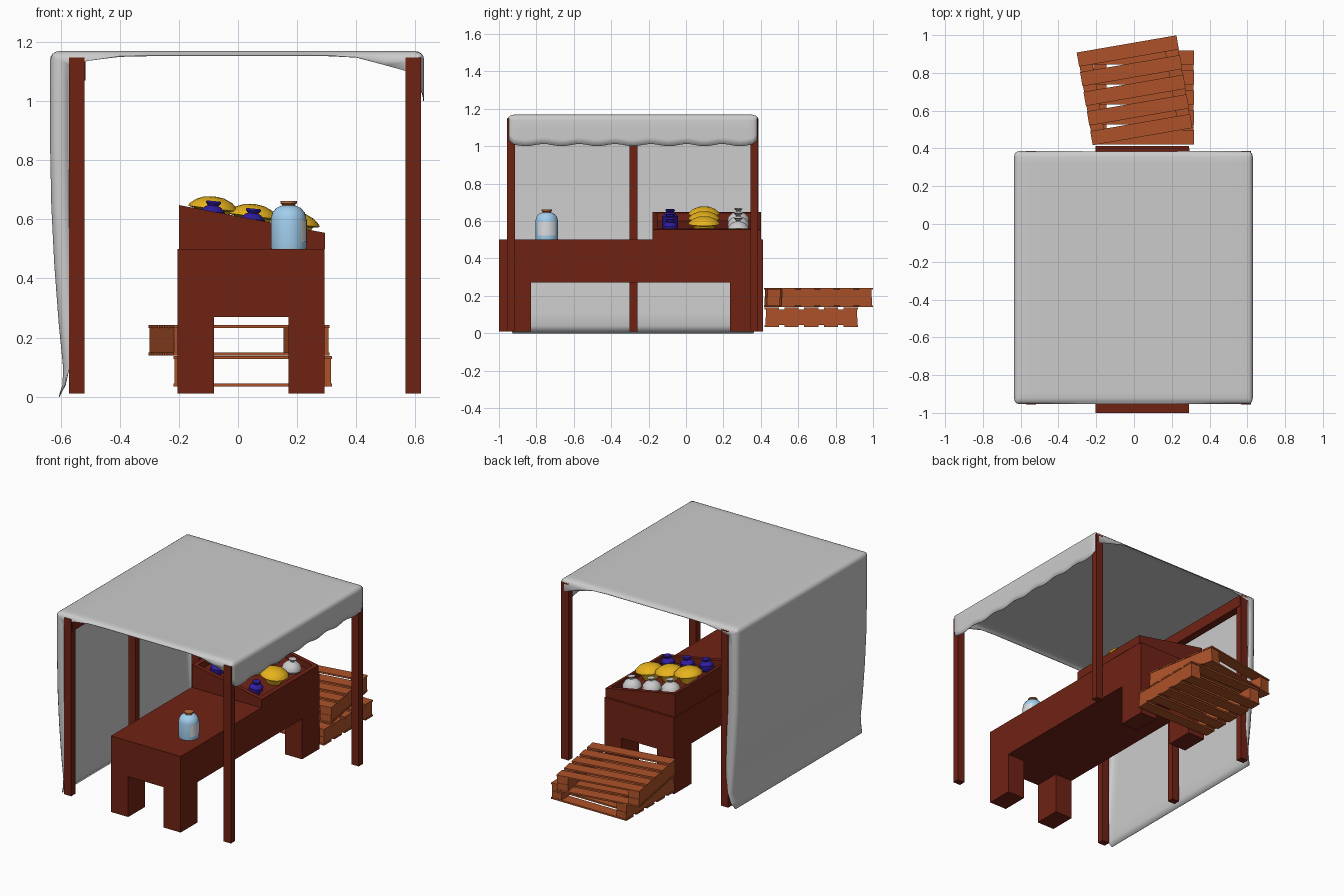
import bpy, bmesh, math
from mathutils import Matrix, Vector

if "Cube" in bpy.data.objects:
    bpy.data.objects.remove(bpy.data.objects["Cube"])


def mat(name, r, g, b):
    m = bpy.data.materials.new(name)
    m.diffuse_color = (r, g, b, 1)
    m.use_nodes = True
    m.node_tree.nodes["Principled BSDF"].inputs["Base Color"].default_value = m.diffuse_color
    return m


DARK = mat("dark_wood", 0.16, 0.016, 0.007)
PALE = mat("pallet_wood", 0.42, 0.085, 0.022)
YELLOW = mat("yellow", 0.8, 0.45, 0.012)
BLUE = mat("deep_blue", 0.03, 0.012, 0.35)
WHITE = mat("white", 0.85, 0.85, 0.85)
GLASS = mat("pale_blue", 0.36, 0.62, 0.85)
LABEL = mat("label", 0.7, 0.72, 0.75)
CAP = mat("cap", 0.55, 0.16, 0.05)


def finish(name, bm, material=None, smooth=None):
    me = bpy.data.meshes.new(name)
    bmesh.ops.recalc_face_normals(bm, faces=bm.faces)
    bm.to_mesh(me)
    bm.free()
    ob = bpy.data.objects.new(name, me)
    bpy.context.collection.objects.link(ob)
    if material:
        me.materials.append(material)
    if smooth:
        bpy.ops.object.select_all(action='DESELECT')
        ob.select_set(True)
        bpy.context.view_layer.objects.active = ob
        bpy.ops.object.shade_smooth_by_angle(angle=math.radians(smooth))
    return ob


def add_box(bm, x0, x1, y0, y1, z0, z1):
    m = Matrix.Translation(((x0 + x1) / 2, (y0 + y1) / 2, (z0 + z1) / 2))
    m = m @ Matrix.Diagonal((x1 - x0, y1 - y0, z1 - z0, 1))
    return bmesh.ops.create_cube(bm, size=1, matrix=m)["verts"]


def box(name, *b, material=DARK):
    bm = bmesh.new()
    add_box(bm, *b)
    return finish(name, bm, material)


def lathe(name, prof, loc, material, n=16, tilt=0, smooth=40):
    bm = bmesh.new()
    vs = [bm.verts.new((r, 0, z)) for r, z in prof]
    es = [bm.edges.new(p) for p in zip(vs, vs[1:])]
    bmesh.ops.spin(bm, geom=vs + es, cent=(0, 0, 0), axis=(0, 0, 1),
                   angle=2 * math.pi, steps=n, use_duplicate=False)
    bmesh.ops.remove_doubles(bm, verts=bm.verts, dist=1e-4)
    ob = finish(name, bm, material, smooth)
    ob.location = loc
    ob.rotation_euler.y = tilt
    return ob


def clip(v, a, b):
    return max(a, min(b, v))


# Canopy: a cross-section swept along y, with edges rolled inward
def arc(cx, cz, r, a0, a1):
    return [(cx + r * math.cos(math.radians(a0 + (a1 - a0) * i / 4)),
             cz + r * math.sin(math.radians(a0 + (a1 - a0) * i / 4))) for i in range(5)]


TOP, Y0, Y1 = 1.167, -0.952, 0.385
prof = [(-0.605, 0.0), (-0.592, 0.04), (-0.59, 0.1), (-0.605, 0.25), (-0.62, 0.45),
        (-0.63, 0.65), (-0.634, 0.85), (-0.634, 1.05)]
prof += arc(-0.606, TOP - 0.028, 0.028, 180, 90)
prof += [(x / 10, TOP) for x in range(-5, 6)]
prof += arc(0.6, TOP - 0.028, 0.028, 90, 0)
prof += [(0.629, 1.09), (0.629, 1.04), (0.627, 1.006)]
roll = [(0, 1), (0, 0.03), (0.003, 0.015), (0.012, 0.005), (0.03, 0)]
rows = [(Y0 + o, i) for o, i in roll]
rows += [(Y0 + 0.03 + (Y1 - Y0 - 0.06) * k / 42, 0) for k in range(1, 42)]
rows += [(Y1 - o, i) for o, i in reversed(roll)]
bm = bmesh.new()
grid = []
for y, inset in rows:
    row = []
    for x, z in prof:
        dt = 0.014 + 0.06 * clip((abs(x) - 0.38) / 0.22, 0, 1) * (1 if x > 0 else 0.5)
        dt = min(dt, inset)
        dw = min(inset, 0.06 * min(1, z / 0.3) if x < 0 else 0.03)
        px, pz, py = x, min(z, TOP - dt), y
        if x < -0.57:
            px = x + dw if z < 1.1 else max(x, -0.634 + dw)
        elif x > 0.57:
            px = min(x, 0.628 - dw)
        edge = min(y - Y0, Y1 - y)
        if x > 0.6 and z < 1.05:
            pz += 0.006 * math.cos((y - Y0) * 2 * math.pi * 7 / (Y1 - Y0))
            pz += 0.025 * max(0, 1 - edge / 0.03)
        if x < 0 and z < 0.05:
            py += 0.025 * (1 - z / 0.05) * (1 if y < -0.28 else -1) * max(0, 1 - edge / 0.2)
        row.append(bm.verts.new((px, py, pz)))
    grid.append(row)
for a, b in zip(grid, grid[1:]):
    for i in range(len(prof) - 1):
        bm.faces.new((a[i], a[i + 1], b[i + 1], b[i]))
bmesh.ops.remove_doubles(bm, verts=bm.verts, dist=1e-4)
canopy = finish("canopy_cloth", bm, None, 60)
sol = canopy.modifiers.new("thickness", 'SOLIDIFY')
sol.thickness = 0.003
sol.offset = 0

# Poles and the left top rail
for side, x, ys in (("left", -0.545, (-0.935, -0.28, 0.365)), ("right", 0.593, (-0.935, 0.365))):
    for i, y in enumerate(ys):
        box(f"{side}_pole_{i}", x - 0.026, x + 0.026, y - 0.021, y + 0.021, 0.01, 1.147)
box("left_top_rail", -0.565, -0.515, -0.95, 0.38, 1.07, 1.143)

# Counter with four block legs
box("counter_body", -0.205, 0.292, -1.0, 0.413, 0.27, 0.5)
for i, (x0, x1) in enumerate(((-0.205, -0.082), (0.17, 0.292))):
    for j, (y0, y1) in enumerate(((-1.0, -0.83), (0.235, 0.413))):
        box(f"counter_leg_{i}{j}", x0, x1, y0, y1, 0.01, 0.27)


# Sloped display crate
def rim(x):
    return 0.648 - (x + 0.2) * 0.19


def sloped(name, x0, x1, y0, y1, drop=0.0):
    bm = bmesh.new()
    for v in add_box(bm, x0, x1, y0, y1, 0.5, 1):
        if v.co.z > 0.7:
            v.co.z = rim(v.co.x) - drop
    finish(name, bm, DARK)


sloped("crate_back_wall", -0.2, -0.175, -0.18, 0.4)
sloped("crate_front_wall", 0.27, 0.294, -0.18, 0.4)
sloped("crate_side_wall_a", -0.175, 0.27, -0.18, -0.153)
sloped("crate_side_wall_b", -0.175, 0.27, 0.373, 0.4)
sloped("crate_floor", -0.175, 0.27, -0.153, 0.373, 0.042)

# Goods in the crate: blue pots, yellow domed baskets, white sacks
basket = [(0, 0), (0.045, 0), (0.062, 0.045), (0.085, 0.05), (0.083, 0.058),
          (0.062, 0.076), (0.034, 0.088), (0, 0.092)]
pot = [(0, 0), (0.03, 0), (0.042, 0.018), (0.042, 0.04), (0.028, 0.055), (0.018, 0.06),
       (0.026, 0.07), (0.024, 0.076), (0, 0.074)]
sack = [(0, 0), (0.045, 0), (0.058, 0.015), (0.054, 0.037), (0.034, 0.056), (0.013, 0.064),
        (0.012, 0.068), (0.024, 0.081), (0, 0.077)]
for i, x in enumerate((-0.09, 0.045, 0.185)):
    z = rim(x) - 0.041
    lathe(f"yellow_basket_{i}", basket, (x, 0.097, z), YELLOW, 16, 0.12)
    lathe(f"blue_pot_{i}", pot, (x, -0.085, z), BLUE, 12, 0.1)
    lathe(f"white_sack_{i}", sack, (x, 0.28, z), WHITE, 12, 0.1)

# Bottle with curved label and cap
BX, BY = 0.171, -0.745
lathe("bottle", [(0, 0.5), (0.059, 0.5), (0.06, 0.506), (0.06, 0.602), (0.055, 0.622),
                 (0.042, 0.638), (0.024, 0.646), (0, 0.646)], (BX, BY, 0), GLASS, 24)
lathe("bottle_cap", [(0, 0.644), (0.022, 0.644), (0.022, 0.65), (0.028, 0.654), (0.028, 0.661),
                     (0, 0.661)], (BX, BY, 0), CAP, 16)
bm = bmesh.new()
strip = []
for i in range(9):
    a = math.radians(-48 + 12 * i)
    strip.append([bm.verts.new((BX + 0.062 * math.cos(a), BY + 0.062 * math.sin(a), z))
                  for z in (0.523, 0.598)])
for a, b in zip(strip, strip[1:]):
    bm.faces.new((a[0], b[0], b[1], a[1]))
finish("bottle_label", bm, LABEL, 40)


# Two stacked pallets
def pallet(name, x, y, z, angle):
    bm = bmesh.new()
    w, d, h, t = 0.268, 0.249, 0.104, 0.01
    for s in (-1, 1):
        xs = sorted((s * (w - 0.003), s * (w - 0.073)))
        add_box(bm, *xs, -d + 0.003, d - 0.003, t, h / 2 - 0.001)
        add_box(bm, *xs, -d + 0.006, d - 0.006, h / 2 - 0.001, h - t)
    sw, gap = 0.0756, 0.03
    for k in range(5):
        y0 = -d + k * (sw + gap)
        for z0 in (0, h - t):
            add_box(bm, -w, w, y0, y0 + sw, z0, z0 + t)
    ob = finish(name, bm, PALE)
    ob.location = (x, y, z)
    ob.rotation_euler.z = math.radians(angle)


pallet("lower_pallet", 0.05, 0.67, 0.034, 0)
pallet("upper_pallet", 0.003, 0.708, 0.139, 9.8)
